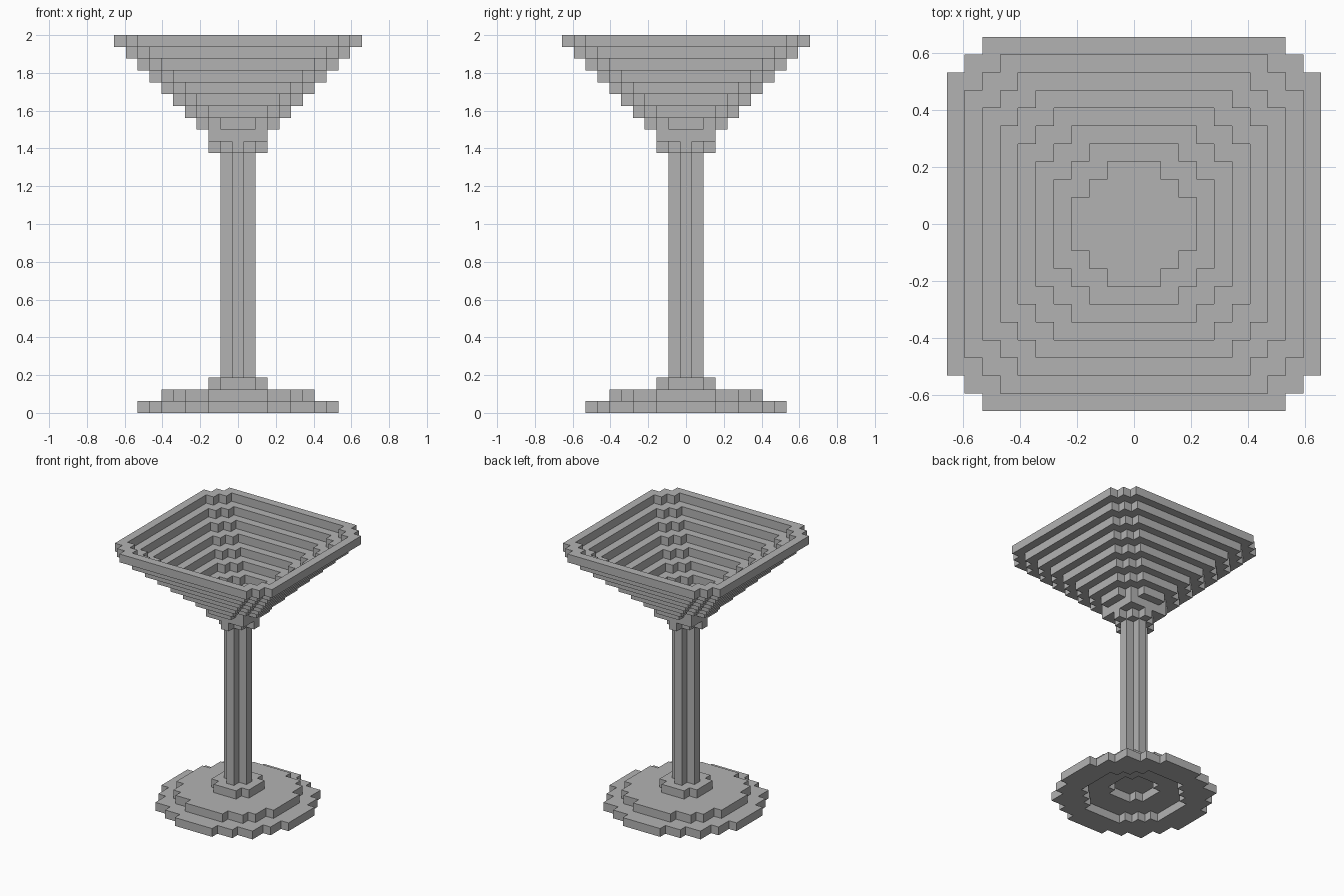
import bpy
import bmesh

UNIT = 1 / 16  # edge of one block

cube = bpy.data.objects.get("Cube")
if cube:
    bpy.data.objects.remove(cube, do_unlink=True)

grey = bpy.data.materials.new("plain grey")
grey.use_nodes = True
colour = (0.45, 0.45, 0.45, 1)
grey.diffuse_color = colour
grey.node_tree.nodes["Principled BSDF"].inputs["Base Color"].default_value = colour


# Block outlines, tested on whole-number cell positions
def disc(radius):
    return lambda i, j: i * i + j * j <= radius * radius


def stepped_square(n):
    return lambda i, j: max(abs(i), abs(j)) <= n and abs(i) + abs(j) <= 2 * n - 2


def square(n):
    return lambda i, j: max(abs(i), abs(j)) <= n


def ring(outer, inner):
    return lambda i, j: outer(i, j) and not inner(i, j)


def add_layer(bm, inside, level, height=1):
    """Fill the cells of an outline and raise them into a slab of blocks."""
    layer = bmesh.new()
    span = range(-10, 11)
    corners = ((-0.5, -0.5), (0.5, -0.5), (0.5, 0.5), (-0.5, 0.5))
    for i in span:
        for j in span:
            if inside(i, j):
                layer.faces.new([layer.verts.new(((i + a) * UNIT, (j + b) * UNIT, level * UNIT))
                                 for a, b in corners])
    bmesh.ops.remove_doubles(layer, verts=layer.verts[:], dist=UNIT / 100)
    raised = bmesh.ops.extrude_face_region(layer, geom=layer.faces[:], use_keep_orig=True)
    top = [v for v in raised["geom"] if isinstance(v, bmesh.types.BMVert)]
    bmesh.ops.translate(layer, verts=top, vec=(0, 0, height * UNIT))
    bmesh.ops.recalc_face_normals(layer, faces=layer.faces[:])
    bmesh.ops.dissolve_limit(layer, angle_limit=0.01, verts=layer.verts[:], edges=layer.edges[:])
    temp = bpy.data.meshes.new("layer")
    layer.to_mesh(temp)
    layer.free()
    bm.from_mesh(temp)
    bpy.data.meshes.remove(temp)


def make_part(name, layers):
    bm = bmesh.new()
    for layer in layers:
        add_layer(bm, *layer)
    mesh = bpy.data.meshes.new(name)
    bm.to_mesh(mesh)
    bm.free()
    mesh.materials.append(grey)
    bpy.context.collection.objects.link(bpy.data.objects.new(name, mesh))


# Round foot, hollowed from below
make_part("foot", [(ring(disc(8.5), disc(5.5)), 0),
                   (ring(disc(6.5), disc(2.5)), 1),
                   (disc(2.5), 2)])

# Cross-shaped stem
make_part("stem", [(disc(1), 3, 19)])

# Collar under the bowl
make_part("collar", [(disc(2), 22), (square(2), 23)])

# Bowl: a solid floor, then ever wider rings
bowl = [(stepped_square(3), 24)]
bowl += [(ring(stepped_square(n), stepped_square(n - 1)), 21 + n) for n in range(4, 11)]
make_part("bowl", bowl)
